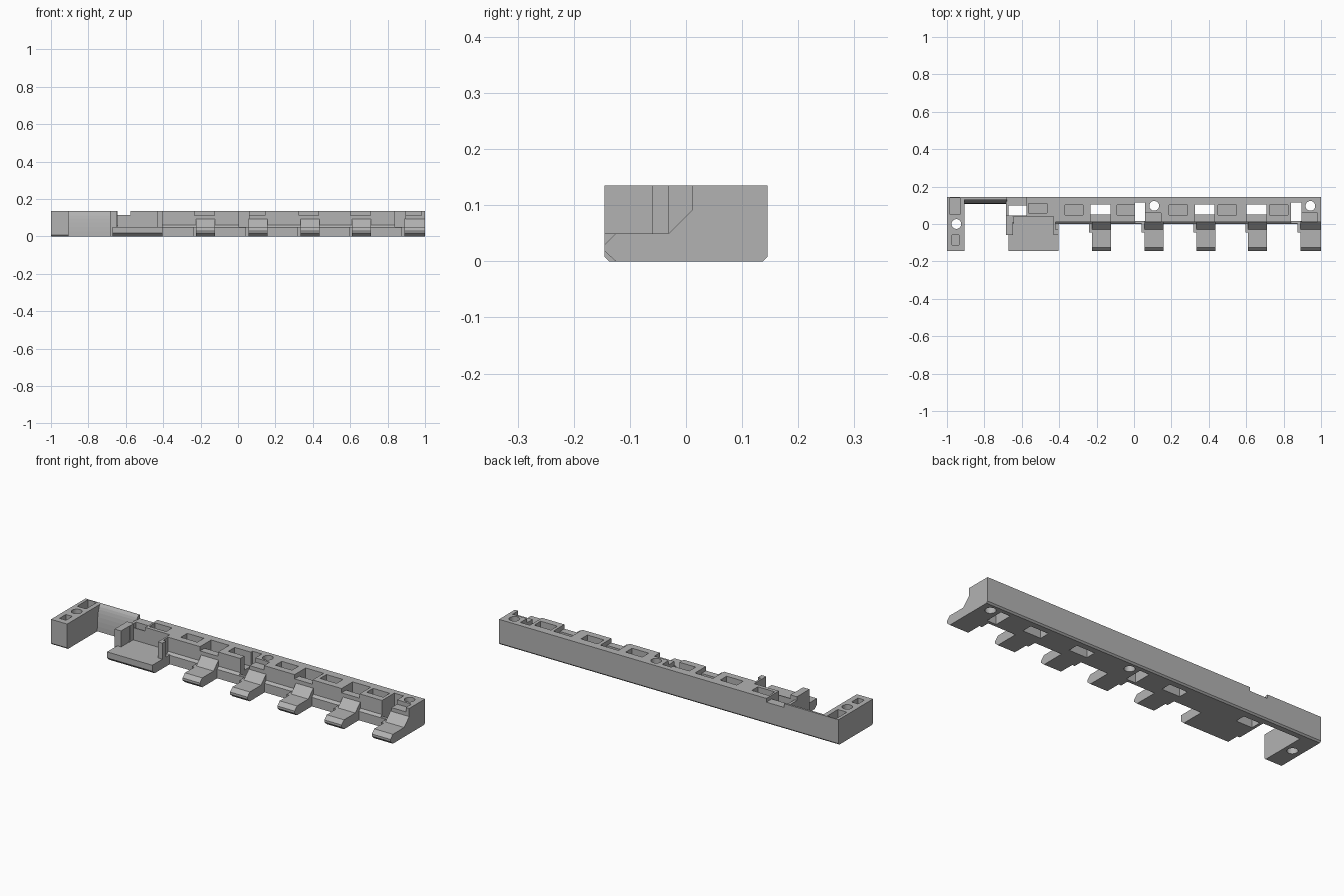
import bpy, math

if "Cube" in bpy.data.objects:
    bpy.data.objects.remove(bpy.data.objects["Cube"], do_unlink=True)

grey = bpy.data.materials.new("light_grey")
grey.use_nodes = True
GREY = (0.45, 0.45, 0.45, 1)
grey.diffuse_color = GREY
grey.node_tree.nodes["Principled BSDF"].inputs["Base Color"].default_value = GREY


def prism(name, x0, x1, profile):
    """Extrude a closed (y, z) profile along x."""
    n = len(profile)
    verts = [(x, y, z) for x in (x0, x1) for y, z in profile]
    faces = [tuple(range(n)), tuple(range(2 * n - 1, n - 1, -1))]
    faces += [(i, i + n, (i + 1) % n + n, (i + 1) % n) for i in range(n)]
    mesh = bpy.data.meshes.new(name)
    mesh.from_pydata(verts, [], faces)
    import bmesh
    bm = bmesh.new()
    bm.from_mesh(mesh)
    bmesh.ops.recalc_face_normals(bm, faces=bm.faces)
    bm.to_mesh(mesh)
    bm.free()
    mesh.materials.append(grey)
    ob = bpy.data.objects.new(name, mesh)
    bpy.context.collection.objects.link(ob)
    return ob


def box(name, x0, x1, y0, y1, z0, z1):
    return prism(name, x0, x1, [(y0, z0), (y1, z0), (y1, z1), (y0, z1)])


def cut(target, cutter):
    """Subtract the cutter and discard it."""
    mod = target.modifiers.new("cut", "BOOLEAN")
    mod.operation, mod.solver, mod.object = "DIFFERENCE", "EXACT", cutter
    bpy.context.view_layer.update()
    graph = bpy.context.evaluated_depsgraph_get()
    mesh = bpy.data.meshes.new_from_object(target.evaluated_get(graph))
    target.modifiers.clear()
    target.data = mesh
    bpy.data.objects.remove(cutter, do_unlink=True)


def cut_box(target, *bounds):
    cut(target, box("cutter", *bounds))


def drill(target, x, y, radius):
    bpy.ops.mesh.primitive_cylinder_add(vertices=32, radius=radius, depth=1, location=(x, y, 0))
    ob = bpy.context.object
    ob.data.materials.append(grey)
    cut(target, ob)


H, D, C = 0.135, 0.145, 0.008
LOW, TOP = -0.1, 0.3

# Main rail with a stepped front and chamfered back foot
rail = prism("main_rail", -0.685, 1, [(0, 0), (D - C, 0), (D, C), (D, H),
                                      (0.012, H), (0.012, 0.06), (0, 0.048)])
# Tray recess and shallow notch at the left of the rail
cut_box(rail, -0.645, -0.43, -0.1, 0.04, 0.05, TOP)
cut_box(rail, -0.7, -0.575, 0.04, 0.2, 0.115, TOP)
cut_box(rail, -0.67, -0.575, 0.045, 0.1, LOW, TOP)

# Blind pockets in the top
cut_box(rail, -0.565, -0.465, 0.06, 0.11, 0.06, TOP)
for x in (-0.37, -0.09, 0.187, 0.45, 0.725):
    cut_box(rail, x, x + 0.098, 0.047, 0.101, 0.06, TOP)

# Through windows behind the hooks with lowered front sills
for x in (-0.232, 0.325, 0.602):
    cut_box(rail, x, x + 0.106, 0.05, 0.105, LOW, TOP)
    cut_box(rail, x, x + 0.106, -0.05, 0.06, 0.112, TOP)

# Open side slots, sills and screw holes
for x in (0.005, 0.84):
    cut_box(rail, x, x + 0.055, 0.016, 0.115, LOW, TOP)
    cut_box(rail, x, x + 0.055, -0.05, 0.05, 0.05, TOP)
    cut_box(rail, x + 0.05, x + 0.14, -0.05, 0.06, 0.112, TOP)
    drill(rail, x + 0.103, 0.097, 0.026)

# Spring hooks along the front
hook_profile = [(0.016, 0), (0.016, 0.096), (-0.03, 0.05), (-0.125, 0.05),
                (-D, 0.03), (-D, 0.018), (-0.125, 0)]
for i, x in enumerate((-0.24, 0.04, 0.318, 0.595, 0.875)):
    x1 = 1 if i == 4 else x + 0.117
    prism(f"hook_{i + 1}", x + 0.015, x1, hook_profile)
    box(f"hook_root_{i + 1}", x, x + 0.02, -0.045, 0.01, 0, 0.05)

# Tray platform with tall side walls
prism("tray_floor", -0.67, -0.403, [(0.02, 0), (0.02, 0.05), (-D, 0.05),
                                    (-D, 0.018), (-0.125, 0)])
box("tray_left_wall", -0.685, -0.647, -0.06, 0.045, 0, H)
box("tray_right_wall", -0.43, -0.42, -0.06, 0.03, 0.04, H)
box("tray_right_post", -0.43, -0.403, -0.06, -0.03, 0, H)

# Thin back wall with a concave inner face
curve = []
for i in range(9):
    a = math.radians(90 * i / 8)
    curve.append((0.108 + 0.027 * (1 - math.cos(a)), H * math.sin(a)))
prism("curved_back_wall", -0.91, -0.68, [(D - C, 0), (D, C), (D, H)] + curve[::-1])

# Left end block with screw hole and pockets
block = prism("end_block", -1, -0.905, [(-D + C, 0), (D - C, 0), (D, C), (D, H), (-D, H), (-D, C)])
cut_box(block, -0.983, -0.93, 0.05, 0.14, 0.06, TOP)
cut_box(block, -0.973, -0.935, -0.112, -0.058, 0.06, TOP)
drill(block, -0.95, 0, 0.026)
